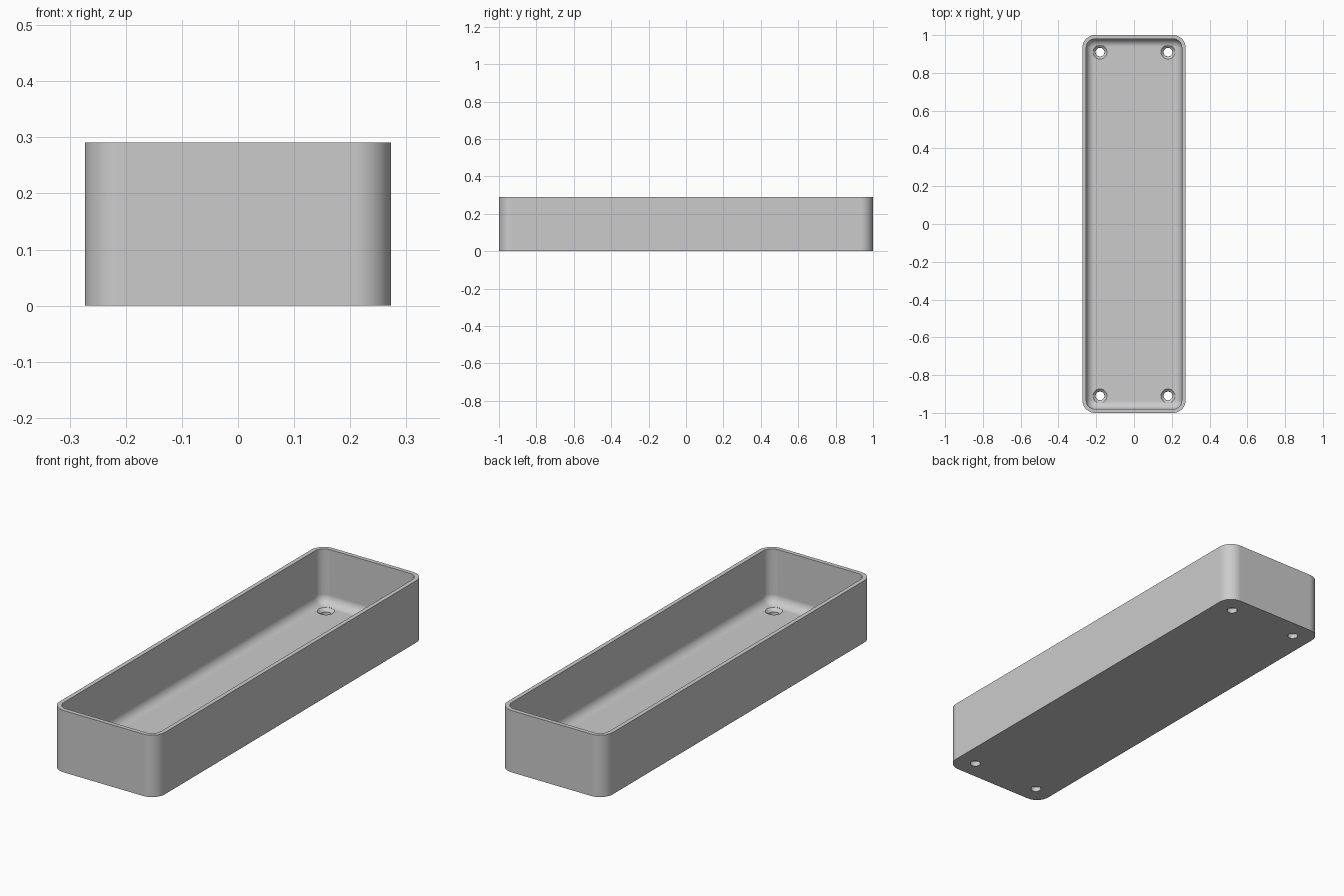
import bpy
import bmesh
from math import cos, sin, pi, radians

HALF_X, HALF_Y, HEIGHT = 0.273, 1.0, 0.291
WALL, FLOOR = 0.02, 0.036
CORNER, FILLET = 0.066, 0.042
SEGMENTS = 10

if "Cube" in bpy.data.objects:
    bpy.data.objects.remove(bpy.data.objects["Cube"], do_unlink=True)

grey = bpy.data.materials.new("plain grey")
grey.use_nodes = True
colour = (0.6, 0.6, 0.6, 1)
grey.diffuse_color = colour
grey.node_tree.nodes["Principled BSDF"].inputs["Base Color"].default_value = colour


def rounded_ring(bm, inset, z):
    """Rounded rectangle of vertices, shrunk by inset."""
    r = CORNER - inset
    verts = []
    for quarter, (sx, sy) in enumerate(((1, 1), (-1, 1), (-1, -1), (1, -1))):
        for i in range(SEGMENTS + 1):
            a = (quarter + i / SEGMENTS) * pi / 2
            x = sx * (HALF_X - CORNER) + r * cos(a)
            y = sy * (HALF_Y - CORNER) + r * sin(a)
            verts.append(bm.verts.new((x, y, z)))
    return verts


def circle_ring(bm, x, y, r, z, n=32):
    return [bm.verts.new((x + r * cos(2 * pi * i / n), y + r * sin(2 * pi * i / n), z))
            for i in range(n)]


def skin(name, bm, rings):
    """Join successive rings, cap both ends and make an object."""
    for a, b in zip(rings, rings[1:]):
        for i in range(len(a)):
            j = (i + 1) % len(a)
            bm.faces.new((a[i], a[j], b[j], b[i]))
    bm.faces.new(rings[0])
    bm.faces.new(rings[-1])
    bmesh.ops.recalc_face_normals(bm, faces=bm.faces)
    mesh = bpy.data.meshes.new(name)
    bm.to_mesh(mesh)
    bm.free()
    mesh.materials.append(grey)
    obj = bpy.data.objects.new(name, mesh)
    bpy.context.collection.objects.link(obj)
    return obj


# Open tray: outer wall, rim, inner wall, then a rounded fillet into the floor
bm = bmesh.new()
rings = [rounded_ring(bm, 0, 0), rounded_ring(bm, 0, HEIGHT), rounded_ring(bm, WALL, HEIGHT)]
for i in range(SEGMENTS + 1):
    a = i / SEGMENTS * pi / 2
    rings.append(rounded_ring(bm, WALL + FILLET * (1 - cos(a)),
                              FLOOR + FILLET * (1 - sin(a))))
tray = skin("tray", bm, rings)

# Countersunk screw holes in the four corners
bpy.context.view_layer.objects.active = tray
for sx in (-1, 1):
    for sy in (-1, 1):
        bm = bmesh.new()
        profile = ((0.023, -0.05), (0.023, FLOOR - 0.014), (0.037, FLOOR), (0.037, FLOOR + 0.05))
        cutter = skin("hole_cutter", bm,
                      [circle_ring(bm, sx * 0.18, sy * 0.91, r, z) for r, z in profile])
        cutter.hide_render = True
        cut = tray.modifiers.new("screw hole", "BOOLEAN")
        cut.object = cutter
        cut.operation = "DIFFERENCE"
        cut.solver = "EXACT"
        bpy.ops.object.modifier_apply(modifier=cut.name)
        bpy.data.objects.remove(cutter, do_unlink=True)

# Smooth rounded corners while keeping flats flat and edges crisp
for obj in bpy.context.selected_objects:
    obj.select_set(False)
tray.select_set(True)
bpy.ops.object.shade_smooth_by_angle(angle=radians(30))
weighted = tray.modifiers.new("weighted normals", "WEIGHTED_NORMAL")
weighted.keep_sharp = True
